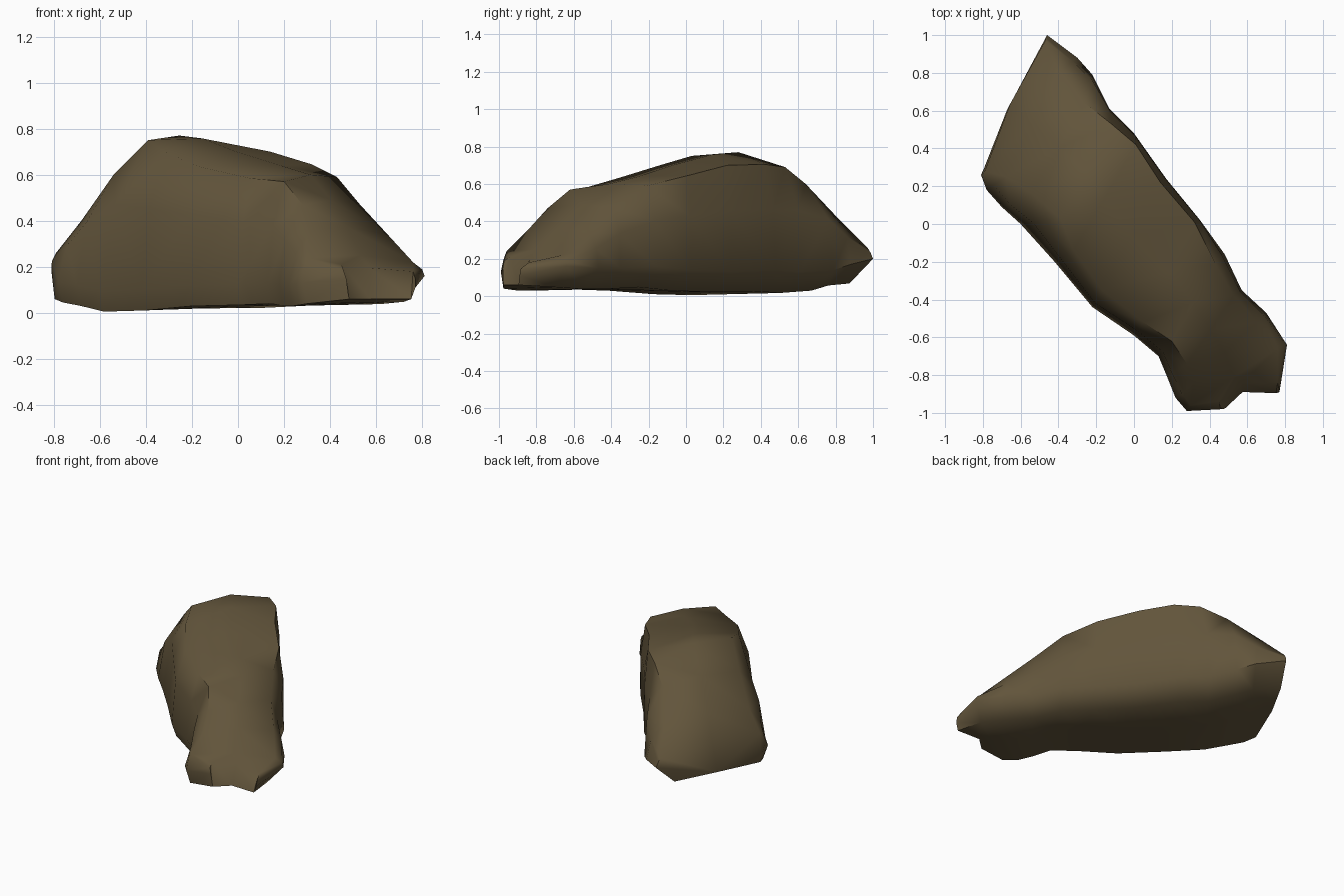
import bpy, bmesh, random
from mathutils import Vector

if "Cube" in bpy.data.objects:
    bpy.data.objects.remove(bpy.data.objects["Cube"])

random.seed(4)

# Cross-sections from the north-west end to the south-east end:
# widest left x,y | widest right x,y | top left x,y,z | top right x,y,z
SECTIONS = [
    (-.81, .26, -.46, 1.0, -.79, .28, .26, -.47, .97, .26),
    (-.78, .18, -.30, .88, -.68, .25, .40, -.40, .80, .43),
    (-.70, .09, -.22, .79, -.54, .16, .60, -.26, .64, .60),
    (-.60, .00, -.13, .61, -.39, .03, .75, -.12, .53, .69),
    (-.42, -.20, .00, .48, -.32, -.14, .70, .01, .42, .705),
    (-.22, -.44, .17, .24, -.17, -.35, .635, .14, .22, .70),
    (.00, -.59, .35, .02, .05, -.52, .585, .32, .01, .645),
    (.13, -.70, .48, -.16, .20, -.62, .57, .43, -.21, .59),
    (.18, -.82, .57, -.35, .28, -.74, .47, .53, -.38, .47),
    (.22, -.92, .70, -.47, .31, -.84, .36, .65, -.52, .34),
    (.28, -.99, .81, -.64, .30, -.96, .24, .76, -.66, .22),
    (.47, -.98, .77, -.89, .45, -.94, .21, .76, -.84, .18),
]
BASE_L = [.06, .045, .03, .005, .01, .03, .035, .04, .03, .03, .04, .06]
BASE_R = [.07, .06, .03, .02, .03, .02, .03, .05, .04, .04, .05, .06]
CROWN = [.01, .02, .02, .05, .055, .035, .025, .02, .02, .02, .02, .0]


def flank(wide, top, inward):
    """Bulging point part way up a side."""
    p = wide.lerp(top, inward)
    p.z = wide.z + (top.z - wide.z) * .58
    return p + Vector([random.uniform(-.008, .008) for _ in range(3)])


def ring(i, row):
    lx, ly, rx, ry = row[:4]
    tl, tr = Vector(row[4:7]), Vector(row[7:10])
    first, last = i == 0, i == len(SECTIONS) - 1
    wl = Vector((lx, ly, .18 if first else BASE_L[i] + .09))
    wr = Vector((rx, ry, .20 if first else BASE_R[i] + (.05 if last else .11)))
    lo_l, lo_r = Vector((lx, ly, BASE_L[i])), Vector((rx, ry, BASE_R[i]))
    # underside, curling in further on the right
    bl, br = lo_l.lerp(lo_r, .04), lo_l.lerp(lo_r, .94 if last else .83)
    low_mid = lo_l.lerp(lo_r, .45)
    top_mid = (tl + tr) / 2 + Vector((0, 0, CROWN[i]))
    if first:  # slight swelling of the north-west end
        low_mid += Vector((-.02, .01, .01))
        top_mid += Vector((-.025, .012, .02))
    if last:  # notch between the two lobes
        low_mid += Vector((-.03, .05, 0))
        top_mid += Vector((-.03, .05, 0))
    return [bl, wl, flank(wl, tl, .30), tl, top_mid, tr,
            flank(wr, tr, .22), wr, br, low_mid]


# Boulder body: loft through the sections
bm = bmesh.new()
rings = []
for i, row in enumerate(SECTIONS):
    rings.append([bm.verts.new(p) for p in ring(i, row)])
for a, b in zip(rings, rings[1:]):
    for j in range(10):
        k = (j + 1) % 10
        bm.faces.new((a[j], a[k], b[k], b[j]))

# End faces: two halves meeting at the mid points, so each half is its own lobe
for r in (rings[0], rings[-1]):
    bm.faces.new([r[i] for i in (0, 1, 2, 3, 4, 9)])
    bm.faces.new([r[i] for i in (4, 5, 6, 7, 8, 9)])

bmesh.ops.triangulate(bm, faces=bm.faces[:])
bmesh.ops.recalc_face_normals(bm, faces=bm.faces[:])

mesh = bpy.data.meshes.new("boulder")
bm.to_mesh(mesh)
bm.free()
boulder = bpy.data.objects.new("boulder", mesh)
bpy.context.collection.objects.link(boulder)

# Single earthy colour
stone = bpy.data.materials.new("brown stone")
stone.diffuse_color = (.122, .09, .044, 1)
stone.use_nodes = True
stone.node_tree.nodes["Principled BSDF"].inputs["Base Color"].default_value = stone.diffuse_color
mesh.materials.append(stone)

bpy.context.view_layer.objects.active = boulder
boulder.select_set(True)
bpy.ops.object.shade_smooth_by_angle(angle=1.1)
